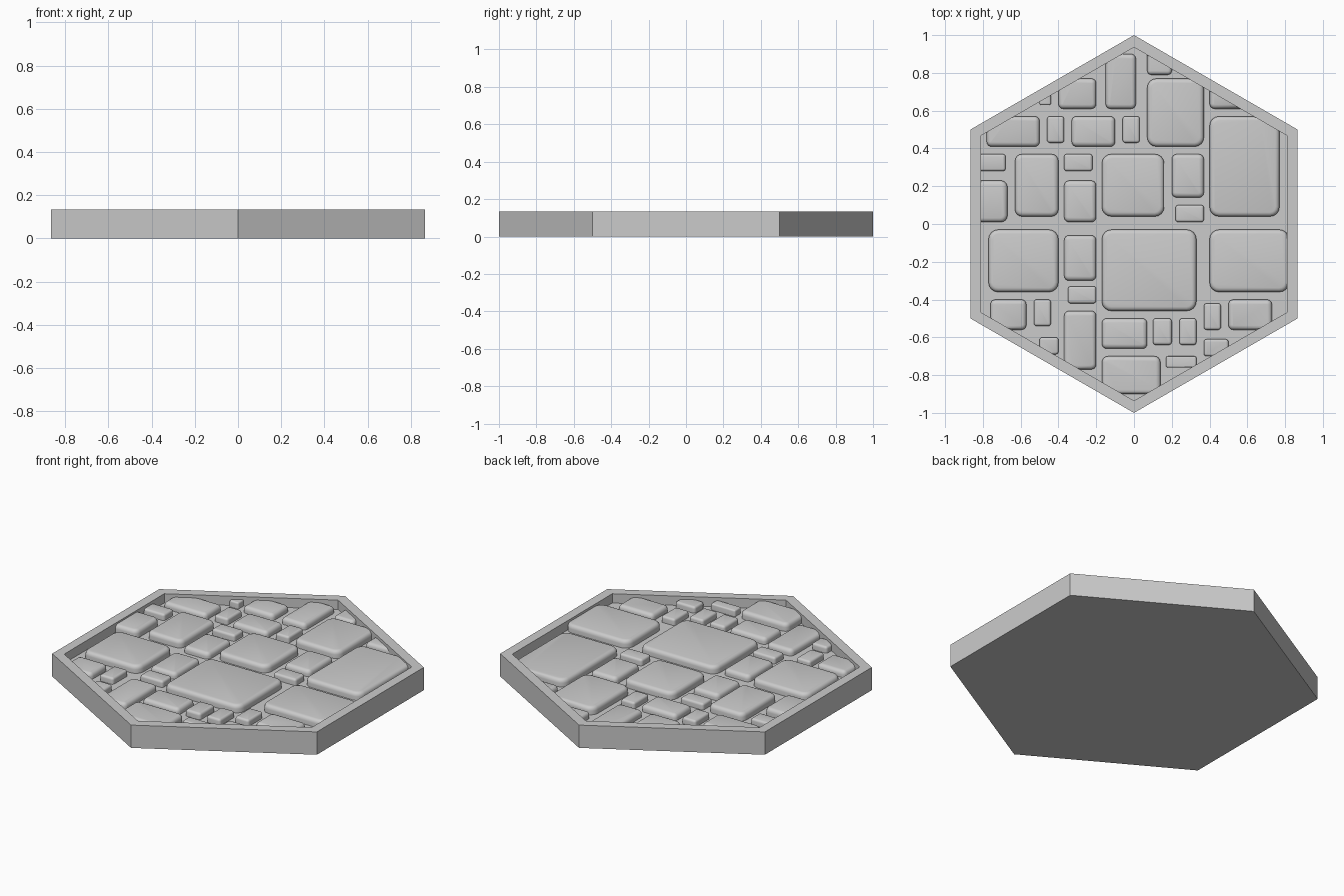
import bpy
import bmesh
from math import sin, cos, radians
from mathutils import Vector, Matrix

default_cube = bpy.data.objects.get("Cube")
if default_cube:
    bpy.data.objects.remove(default_cube, do_unlink=True)

HEIGHT, FLOOR = 0.135, 0.08
INNER = 0.81                      # distance from centre to the rim's inner wall
OUTER_RADIUS, INNER_RADIUS = 1.0, INNER / cos(radians(30))

stone_grey = bpy.data.materials.new("stone grey")
stone_grey.use_nodes = True
grey = (0.6, 0.6, 0.6, 1)
stone_grey.diffuse_color = grey
stone_grey.node_tree.nodes["Principled BSDF"].inputs["Base Color"].default_value = grey


def make_object(name, bm):
    bmesh.ops.recalc_face_normals(bm, faces=bm.faces[:])
    mesh = bpy.data.meshes.new(name)
    bm.to_mesh(mesh)
    bm.free()
    mesh.materials.append(stone_grey)
    obj = bpy.data.objects.new(name, mesh)
    bpy.context.collection.objects.link(obj)
    return obj


def hexagon_ring(bm, radius, z):
    angles = [radians(90 + 60 * i) for i in range(6)]
    return [bm.verts.new((radius * cos(a), radius * sin(a), z)) for a in angles]


# Hexagonal tray: base, outer wall, flat rim, inner wall and sunken floor
bm = bmesh.new()
rings = [hexagon_ring(bm, radius, z) for radius, z in (
    (OUTER_RADIUS, 0), (OUTER_RADIUS, HEIGHT), (INNER_RADIUS, HEIGHT), (INNER_RADIUS, FLOOR))]
for lower, upper in zip(rings, rings[1:]):
    for i in range(6):
        j = (i + 1) % 6
        bm.faces.new((lower[i], lower[j], upper[j], upper[i]))
bm.faces.new(rings[0])
bm.faces.new(rings[-1])
make_object("hexagonal_tray", bm)


def add_stone(name, left, right, front, back):
    """Rounded paving stone, trimmed where it meets the rim."""
    width, depth = right - left, back - front
    short_side = min(width, depth)
    top = 0.117 if short_side < 0.2 else 0.125
    bottom = FLOOR - 0.01
    bm = bmesh.new()
    centre = Vector(((left + right) / 2, (front + back) / 2, (top + bottom) / 2))
    bmesh.ops.create_cube(bm, size=1, matrix=Matrix.Translation(centre)
                          @ Matrix.Diagonal((width, depth, top - bottom, 1)))

    # Round the upright corners, then the top edge
    upright = [e for e in bm.edges if abs(e.verts[0].co.z - e.verts[1].co.z) > 0.01]
    bmesh.ops.bevel(bm, geom=upright, offset=min(0.05, short_side * 0.16),
                    segments=4, profile=0.5, affect='EDGES')
    rim = [e for e in bm.edges if all(v.co.z > top - 0.001 for v in e.verts)]
    bmesh.ops.bevel(bm, geom=rim, offset=min(0.022, short_side * 0.14),
                    segments=3, profile=0.5, affect='EDGES')

    # Trim to the inside of the tray
    for i in range(6):
        direction = Vector((cos(radians(60 * i)), sin(radians(60 * i)), 0))
        cut = bmesh.ops.bisect_plane(
            bm, geom=bm.verts[:] + bm.edges[:] + bm.faces[:],
            plane_co=direction * INNER, plane_no=direction, clear_outer=True)
        edges = [g for g in cut["geom_cut"] if isinstance(g, bmesh.types.BMEdge)]
        if edges:
            bmesh.ops.holes_fill(bm, edges=edges)
    stone = make_object(name, bm)
    bpy.ops.object.select_all(action='DESELECT')
    stone.select_set(True)
    bpy.context.view_layer.objects.active = stone
    bpy.ops.object.shade_smooth_by_angle(angle=radians(40))


# Stone outlines as left, right, front, back in hundredths of a unit
back_stones = [
    (-40, -20, 61, 77), (-15, 1, 61, 90), (7, 20, 79, 92), (7, 37, 41, 77),
    (40, 70, 61, 78), (40, 77, 4, 57), (-78, -50, 41, 57), (-46, -37, 43, 57),
    (-33, -10, 41, 57), (-6, 3, 43, 57), (-50, -44, 63, 72),
]
middle_stones = [
    (-63, -40, 4, 37), (-37, -22, 28, 37), (-17, 16, 4, 37), (20, 37, 14, 37),
    (22, 37, 1, 10), (-90, -68, 28, 37), (-90, -67, 1, 23), (-37, -20, 1, 23),
    (-77, -40, -36, -3), (-37, -20, -30, -6), (-17, 33, -46, -3), (40, 82, -36, -3),
    (-35, -20, -42, -33),
]
front_stones = [
    (-76, -57, -56, -40), (-53, -44, -54, -40), (-37, -20, -77, -46), (-17, 7, -66, -50),
    (10, 20, -64, -50), (24, 33, -64, -50), (37, 46, -56, -42), (50, 73, -56, -40),
    (-50, -40, -69, -60), (37, 50, -70, -61), (17, 33, -76, -70), (-17, 14, -90, -70),
]
for area, stones in (("back", back_stones), ("middle", middle_stones), ("front", front_stones)):
    for number, outline in enumerate(stones, 1):
        add_stone(f"{area}_stone_{number}", *(value / 100 for value in outline))
